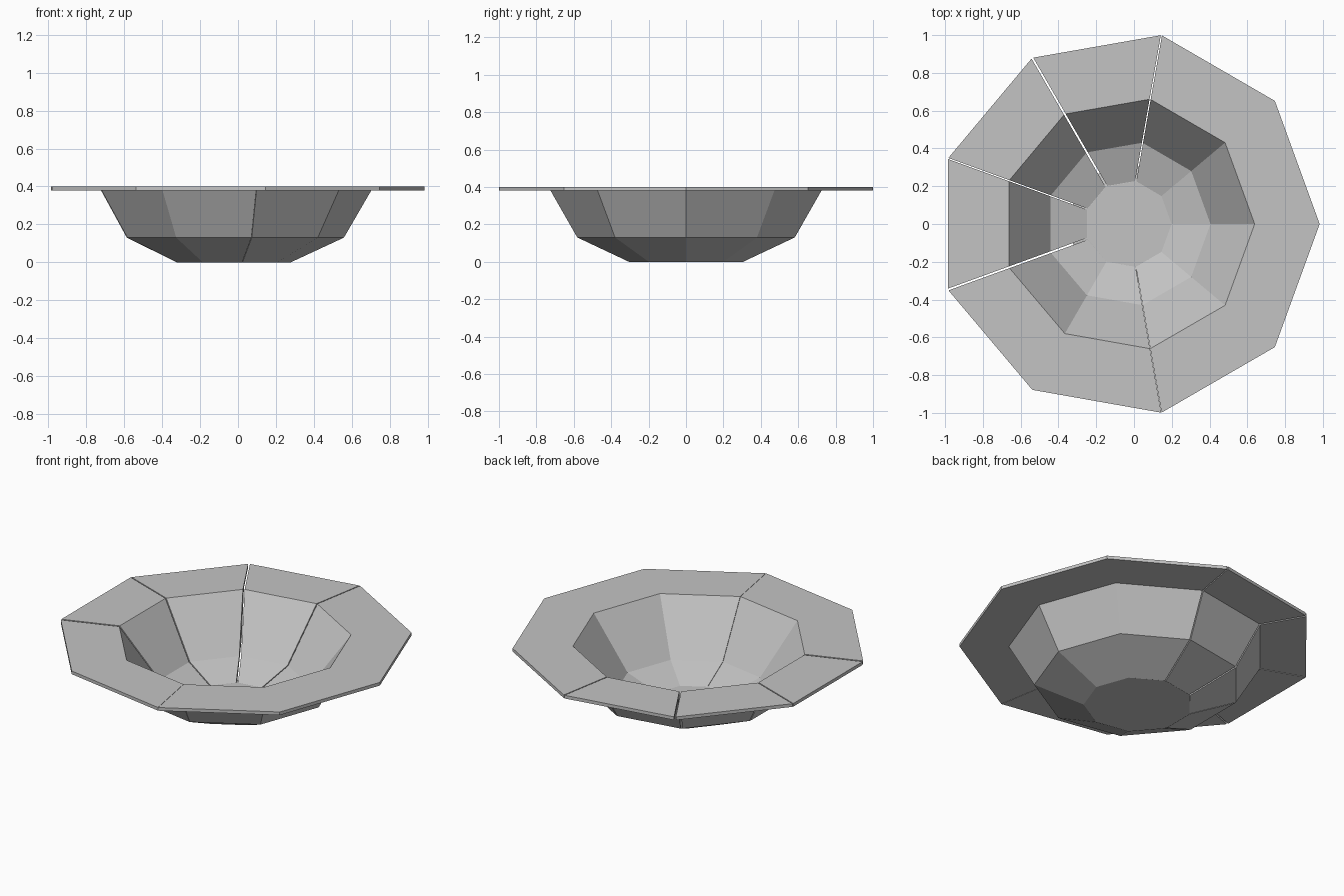
import bpy, bmesh, math

if "Cube" in bpy.data.objects:
    bpy.data.objects.remove(bpy.data.objects["Cube"])

CX = -0.031          # centre of the nine-sided bowl
STEP = 40            # degrees per side
# closed wall section (radius, z): inside going up, rim, outside going down
PROFILE = [(0.23, 0.02), (0.436, 0.09), (0.67, 0.40), (1.014, 0.40),
           (1.014, 0.38), (0.735, 0.38), (0.59, 0.13), (0.31, 0.0)]
# half width of the crack at each broken seam angle
GAP = {80: 0.003, 120: 0.005, 160: 0.003, 200: 0.005, 280: 0.001}

stone = bpy.data.materials.new("grey_clay")
stone.diffuse_color = (0.55, 0.55, 0.55, 1)
stone.use_nodes = True
stone.node_tree.nodes["Principled BSDF"].inputs["Base Color"].default_value = stone.diffuse_color


def finish(name, bm):
    bmesh.ops.recalc_face_normals(bm, faces=bm.faces)
    mesh = bpy.data.meshes.new(name)
    bm.to_mesh(mesh)
    bm.free()
    mesh.materials.append(stone)
    obj = bpy.data.objects.new(name, mesh)
    bpy.context.collection.objects.link(obj)


def ring_point(bm, r, z, deg, shift=0.0):
    a = math.radians(deg)
    return bm.verts.new((CX + r * math.cos(a) - shift * math.sin(a),
                         r * math.sin(a) + shift * math.cos(a), z))


def shard(name, start, end):
    """Solid wall piece swept between two seam angles."""
    bm = bmesh.new()
    sections = []
    for deg in range(start, end + 1, STEP):
        shift = 0.0
        if deg == start:
            shift = GAP[deg % 360]
        elif deg == end:
            shift = -GAP[deg % 360]
        sections.append([ring_point(bm, r, z, deg, shift) for r, z in PROFILE])
    n = len(PROFILE)
    for s, t in zip(sections, sections[1:]):
        for i in range(n):
            j = (i + 1) % n
            bm.faces.new((s[i], s[j], t[j], t[i]))
    bm.faces.new(sections[0])
    bm.faces.new(sections[-1])
    finish(name, bm)


# wall and rim, broken into five pieces
shard("bowl_main_piece", 280, 440)
shard("bowl_back_shard", 80, 120)
shard("bowl_back_left_shard", 120, 160)
shard("bowl_left_shard", 160, 200)
shard("bowl_front_left_shard", 200, 280)

# floor closing the bottom
bm = bmesh.new()
top = [ring_point(bm, *PROFILE[0], d) for d in range(0, 360, STEP)]
low = [ring_point(bm, *PROFILE[-1], d) for d in range(0, 360, STEP)]
bm.faces.new(top)
bm.faces.new(low)
for i in range(9):
    j = (i + 1) % 9
    bm.faces.new((top[i], top[j], low[j], low[i]))
finish("bowl_floor", bm)
